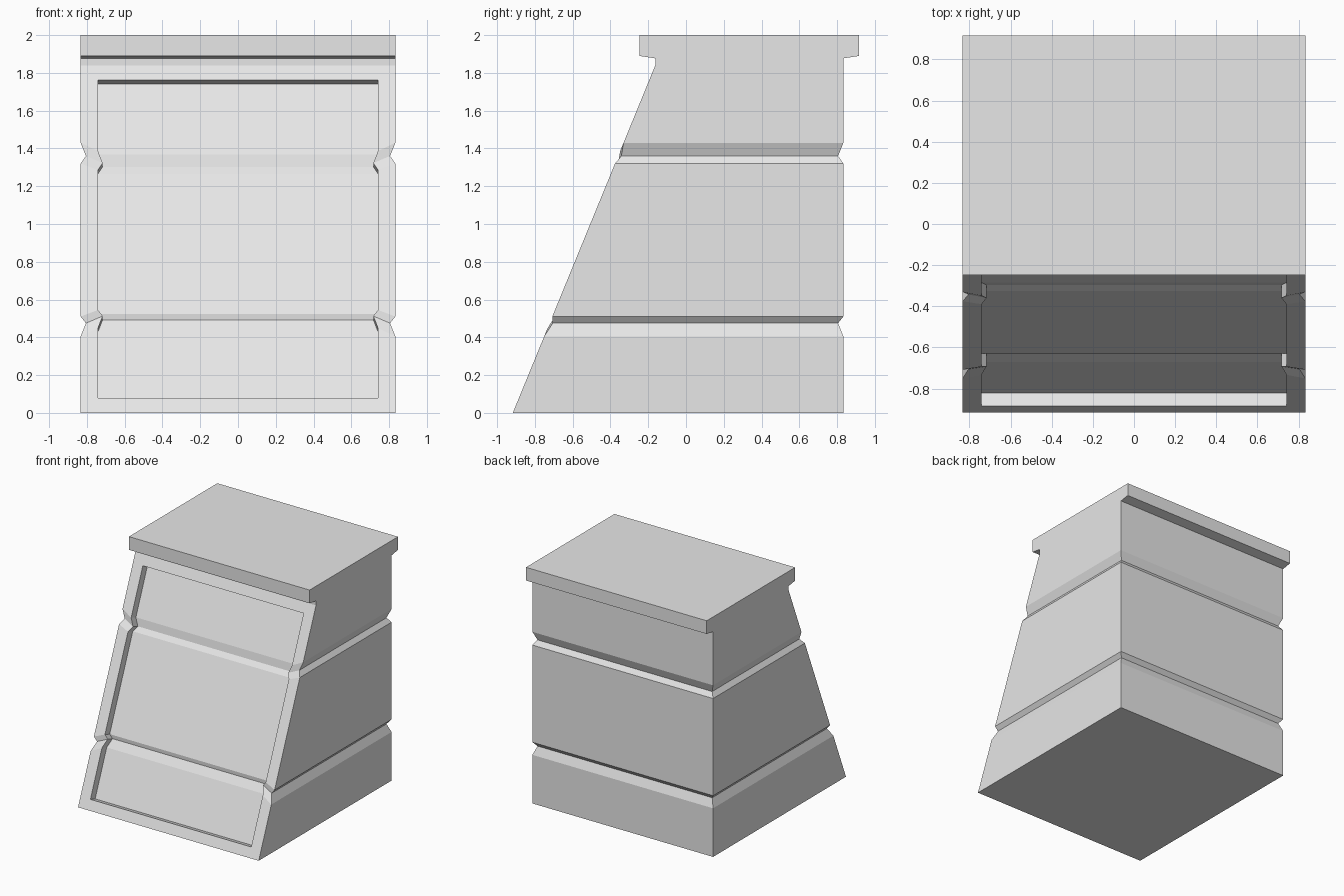
import bpy
import bmesh
from mathutils import Vector

cube = bpy.data.objects.get("Cube")
if cube:
    bpy.data.objects.remove(cube, do_unlink=True)

# Single plain colour
grey = bpy.data.materials.new("light grey")
grey.use_nodes = True
grey.diffuse_color = (0.8, 0.8, 0.8, 1)
grey.node_tree.nodes["Principled BSDF"].inputs["Base Color"].default_value = (0.8, 0.8, 0.8, 1)

HALF = 0.833
BACK = 0.833
SLOPE_TOP = 1.84


def slope_y(z):
    """Depth of the leaning front at a height."""
    return -0.917 + 0.41 * z


def level(z, groove=0.0):
    """Body cross-section: height, half width, front and back depth."""
    return (z, HALF - groove, slope_y(z) + groove * 0.6, BACK - groove)


# Cross-sections of the leaning body, with two grooves running all round
sections = [level(0)]
for low, deep, high in ((0.405, 0.475, 0.51), (1.32, 1.36, 1.43)):
    sections += [level(low), level(deep, 0.028), level(high)]
sections.append(level(SLOPE_TOP))
slope_count = len(sections)

# Neck and overhanging lid, flush with the body at the sides
neck_y = slope_y(SLOPE_TOP)
sections += [(1.877, HALF, neck_y, BACK),
             (1.89, HALF, -0.247, 0.917),
             (2.0, HALF, -0.247, 0.917)]

bm = bmesh.new()
rings = []
for z, x, front, back in sections:
    rings.append([bm.verts.new(p) for p in
                  ((-x, front, z), (x, front, z), (x, back, z), (-x, back, z))])

# Outer walls; the leaning front stays open for the recessed panel
for i, (a, b) in enumerate(zip(rings, rings[1:])):
    for j in range(4):
        if j == 0 and i < slope_count - 1:
            continue
        k = (j + 1) % 4
        bm.faces.new((a[j], a[k], b[k], b[j]))
bm.faces.new(rings[0][::-1])
bm.faces.new(rings[-1])


def make_loop(lefts, rights):
    return lefts + rights[::-1]


def bridge(a, b):
    for i in range(len(a)):
        k = (i + 1) % len(a)
        bm.faces.new((a[i], a[k], b[k], b[i]))


# Frame border: the front outline scaled about its centre
centre = Vector((0, slope_y(SLOPE_TOP / 2), SLOPE_TOP / 2))
sink = Vector((0, 0.063, -0.02))
lefts = [r[0] for r in rings[:slope_count]]
rights = [r[1] for r in rings[:slope_count]]


def shrink(v):
    d = v.co - centre
    return centre + Vector((d.x * 0.89, d.y * 0.915, d.z * 0.915))


rim_l = [bm.verts.new(shrink(v)) for v in lefts]
rim_r = [bm.verts.new(shrink(v)) for v in rights]
panel_l = [bm.verts.new(v.co + sink) for v in rim_l]
panel_r = [bm.verts.new(v.co + sink) for v in rim_r]

bridge(make_loop(lefts, rights), make_loop(rim_l, rim_r))
bridge(make_loop(rim_l, rim_r), make_loop(panel_l, panel_r))

# Recessed front panel
for i in range(slope_count - 1):
    bm.faces.new((panel_l[i], panel_r[i], panel_r[i + 1], panel_l[i + 1]))

bmesh.ops.recalc_face_normals(bm, faces=bm.faces)
mesh = bpy.data.meshes.new("cabinet")
bm.to_mesh(mesh)
bm.free()
mesh.materials.append(grey)
cabinet = bpy.data.objects.new("cabinet", mesh)
bpy.context.scene.collection.objects.link(cabinet)
